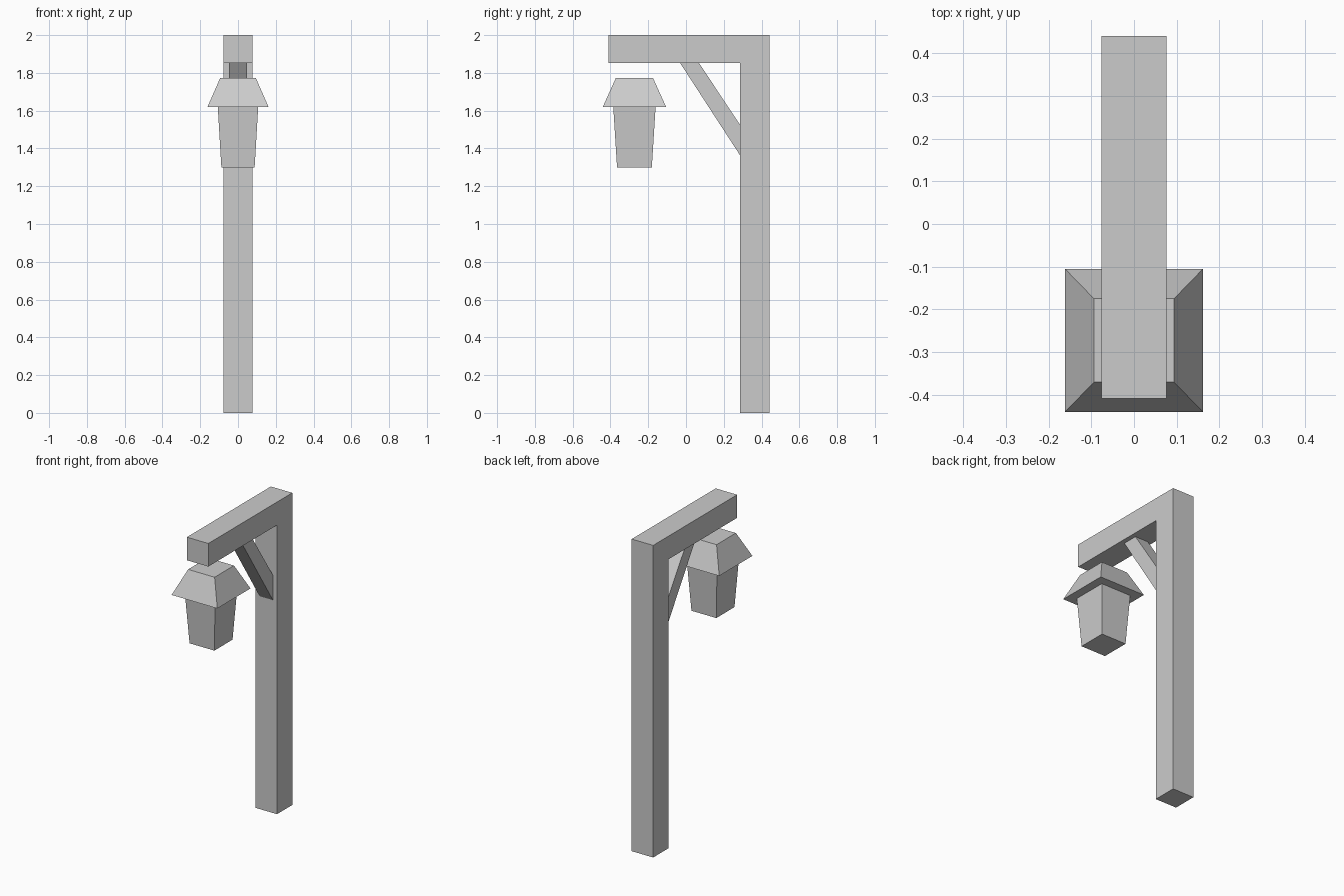
import bpy

if "Cube" in bpy.data.objects:
    bpy.data.objects.remove(bpy.data.objects["Cube"])


def make_mesh(name, verts, faces):
    mesh = bpy.data.meshes.new(name)
    mesh.from_pydata(verts, [], faces)
    mesh.update()
    obj = bpy.data.objects.new(name, mesh)
    bpy.context.collection.objects.link(obj)
    return obj


def loft(name, lower, upper):
    """Closed solid between two matching loops, given counter-clockwise."""
    n = len(lower)
    faces = [tuple(reversed(range(n))), tuple(range(n, 2 * n))]
    faces += [(i, (i + 1) % n, n + (i + 1) % n, n + i) for i in range(n)]
    return make_mesh(name, lower + upper, faces)


def extrude_side_profile(name, profile, half_width):
    """Extrude a (y, z) outline symmetrically across x."""
    return loft(name,
                [(-half_width, y, z) for y, z in profile],
                [(half_width, y, z) for y, z in profile])


def rect(cy, z, hx, hy):
    return [(sx * hx, cy + sy * hy, z)
            for sx, sy in ((-1, -1), (1, -1), (1, 1), (-1, 1))]


# Post and overhanging arm, one L-shaped timber
extrude_side_profile("post_and_arm", [
    (0.286, 0), (0.441, 0), (0.441, 2), (-0.409, 2),
    (-0.409, 1.852), (0.286, 1.852)], 0.076)

# Diagonal brace under the arm
extrude_side_profile("brace", [
    (0.286, 1.364), (0.286, 1.525), (0.069, 1.852), (-0.031, 1.852)], 0.047)

# Lantern: tapered body and flared roof
LANTERN_Y = -0.273
loft("lantern_body",
     rect(LANTERN_Y, 1.30, 0.088, 0.092),
     rect(LANTERN_Y, 1.62, 0.107, 0.112))
loft("lantern_roof",
     rect(LANTERN_Y, 1.619, 0.162, 0.168),
     rect(LANTERN_Y, 1.774, 0.094, 0.098))
